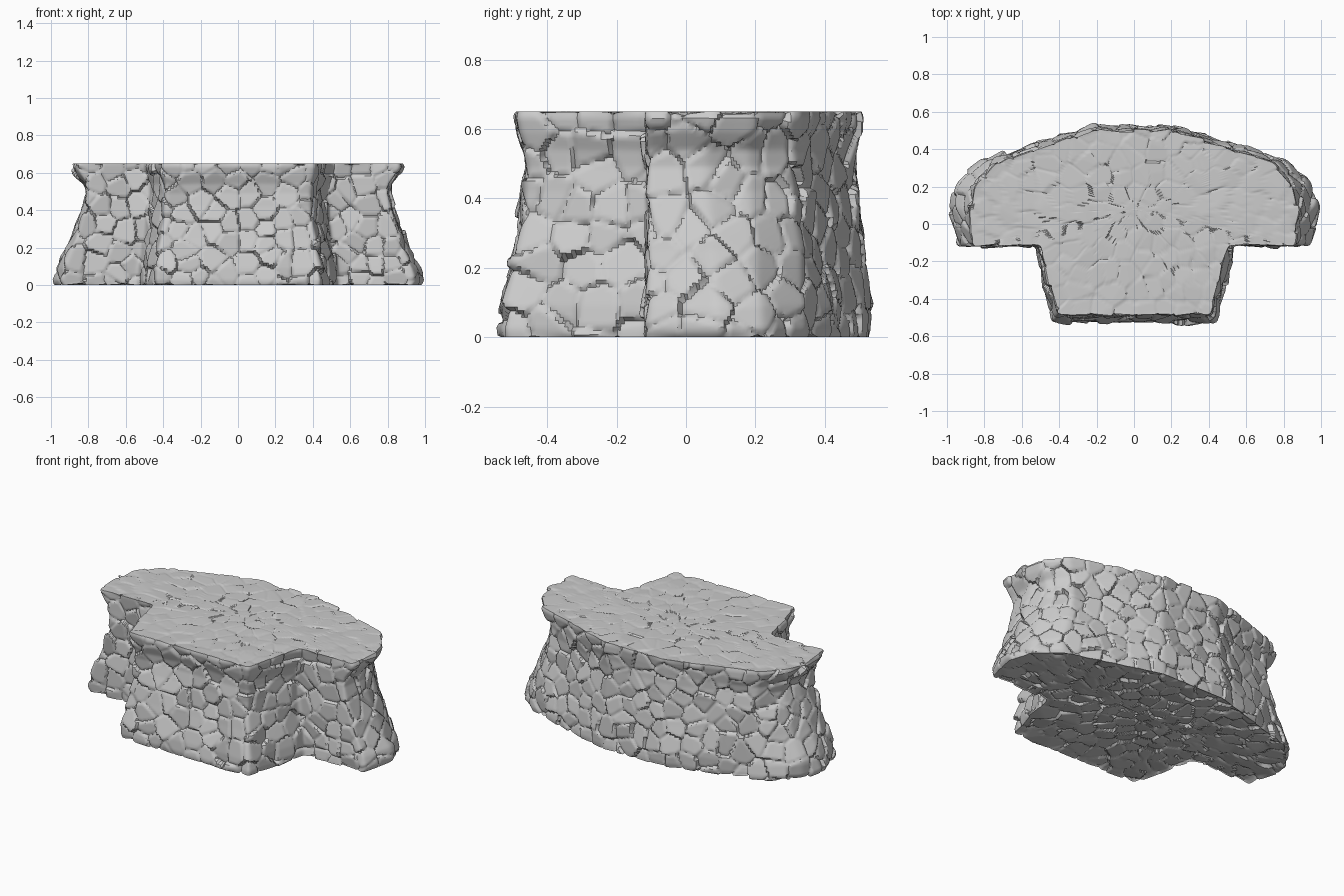
import bpy, bmesh, math, random
from mathutils import Vector, kdtree

if "Cube" in bpy.data.objects:
    bpy.data.objects.remove(bpy.data.objects["Cube"])

random.seed(4)
TOP = 0.65

# Right half of the plan, front to back: foot outline and waist outline
foot = [(0.44, -0.525), (0.535, -0.115), (0.945, -0.115), (0.99, 0.09),
        (0.95, 0.22), (0.81, 0.345), (0.22, 0.525)]
waist = [(0.385, -0.455), (0.475, -0.11), (0.80, -0.11), (0.815, 0.06),
         (0.79, 0.18), (0.70, 0.31), (0.20, 0.485)]
# Flare by height: 1 is the foot outline, 0 the waist outline
flare = [(0.0, 0.93), (0.025, 1.0), (0.09, 0.93), (0.25, 0.47), (0.42, 0.08),
         (0.49, 0.0), (0.54, 0.06), (0.59, 0.3), (0.63, 0.42), (TOP, 0.38)]


def mirrored(half):
    return half + [(-x, y) for x, y in reversed(half)]


def flare_at(z):
    for (z0, f0), (z1, f1) in zip(flare, flare[1:]):
        if z <= z1:
            return f0 + (f1 - f0) * (z - z0) / (z1 - z0)
    return flare[-1][1]


def dense(outline, counts):
    pts = []
    for i, n in enumerate(counts):
        a, b = Vector(outline[i]), Vector(outline[(i + 1) % len(outline)])
        pts += [a.lerp(b, k / n) for k in range(n)]
    for _ in range(4):  # worn corners
        pts = [(pts[i - 1] + pts[i] * 2 + pts[(i + 1) % len(pts)]) / 4
               for i in range(len(pts))]
    return pts


foot, waist = mirrored(foot), mirrored(waist)
counts = [max(4, round((Vector(foot[i]) - Vector(foot[(i + 1) % len(foot)])).length / 0.0095))
          for i in range(len(foot))]
foot_pts, waist_pts = dense(foot, counts), dense(waist, counts)
n = len(foot_pts)
bm = bmesh.new()


def ring(z, scale=1.0):
    f, c = flare_at(z), Vector((0, 0.08))
    out = []
    for a, b in zip(foot_pts, waist_pts):
        p = c + (b.lerp(a, f) - c) * scale
        out.append(bm.verts.new((p.x, p.y, z)))
    return out


# Walls lofted from foot to lip, caps closed by shrinking rings
LEVELS, CAP = 68, 46
rings = [ring(0, k / CAP) for k in range(1, CAP)]
rings += [ring(TOP * k / LEVELS) for k in range(LEVELS + 1)]
rings += [ring(TOP, k / CAP) for k in range(CAP - 1, 0, -1)]
for r0, r1 in zip(rings, rings[1:]):
    for i in range(n):
        j = (i + 1) % n
        bm.faces.new((r0[i], r0[j], r1[j], r1[i]))
bm.faces.new(list(reversed(rings[0])))
bm.faces.new(rings[-1])
bmesh.ops.recalc_face_normals(bm, faces=bm.faces[:])
bm.normal_update()
verts = list(bm.verts)

# Scatter stone-chip centres over the surface
cells = []
for v in random.sample(verts, 6000):
    gap = random.uniform(0.065, 0.10)
    if all((v.co - c).length_squared > gap * gap for c in cells):
        cells.append(v.co.copy())
tree = kdtree.KDTree(len(cells))
for i, c in enumerate(cells):
    tree.insert(c, i)
tree.balance()
tilts = [Vector([random.uniform(-0.2, 0.2) for _ in range(3)]) for _ in cells]
lifts = [random.uniform(-0.003, 0.007) for _ in cells]

# Chisel each chip: a tilted facet with a narrow groove round it
moves = []
for v in verts:
    (c1, i1, d1), (c2, i2, d2) = tree.find_n(v.co, 2)
    d = lifts[i1] + tilts[i1].dot(v.co - c1)
    d -= 0.007 * max(0.0, 1 - (d2 - d1) / 0.018)
    if v.normal.z > 0.9:
        d = d * 0.35 - 0.002
    elif v.normal.z < -0.9:
        d = d * 0.8 - 0.008
    moves.append(v.normal * d)
for v, m in zip(verts, moves):
    v.co += m
    v.co.z = min(TOP, max(0.0, v.co.z))

mesh = bpy.data.meshes.new("stone_plinth")
bm.to_mesh(mesh)
bm.free()
plinth = bpy.data.objects.new("stone_plinth", mesh)
bpy.context.collection.objects.link(plinth)
bpy.context.view_layer.objects.active = plinth
plinth.select_set(True)
bpy.ops.object.shade_smooth_by_angle(angle=math.radians(35))
